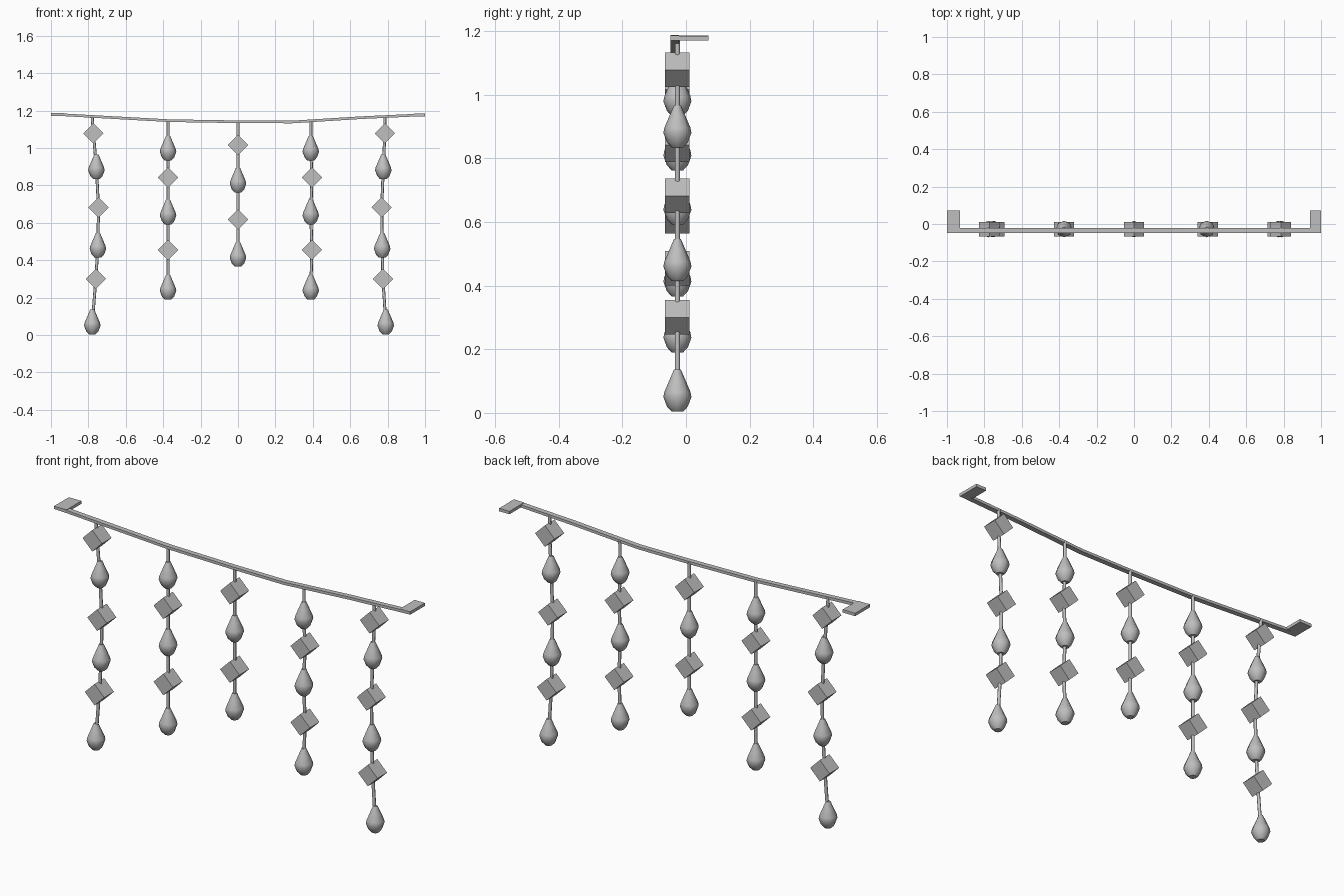
import bpy, bmesh, math
from mathutils import Matrix, Vector

if "Cube" in bpy.data.objects:
    bpy.data.objects.remove(bpy.data.objects["Cube"], do_unlink=True)

STRAND_Y = -0.027
CUBE_SIDE = 0.077
DROP_SIDES = 8
# radius and height from the bottom of a drop
DROP_PROFILE = [(0.018, 0), (0.033, 0.016), (0.044, 0.046), (0.041, 0.062),
                (0.026, 0.097), (0.011, 0.132)]

grey = bpy.data.materials.new("grey metal")
grey.use_nodes = True
grey.diffuse_color = (0.52, 0.52, 0.52, 1)
grey.node_tree.nodes["Principled BSDF"].inputs["Base Color"].default_value = grey.diffuse_color


def add_object(name, bm, smooth=False):
    bmesh.ops.recalc_face_normals(bm, faces=bm.faces)
    for face in bm.faces:
        face.smooth = smooth and len(face.verts) == 4
    mesh = bpy.data.meshes.new(name)
    bm.to_mesh(mesh)
    bm.free()
    mesh.materials.append(grey)
    obj = bpy.data.objects.new(name, mesh)
    bpy.context.collection.objects.link(obj)
    return obj


def loft(name, rings, smooth=False):
    """Skin a list of closed rings and cap both ends."""
    bm = bmesh.new()
    loops = [[bm.verts.new(p) for p in ring] for ring in rings]
    n = len(loops[0])
    for a, b in zip(loops, loops[1:]):
        for i in range(n):
            j = (i + 1) % n
            bm.faces.new((a[i], a[j], b[j], b[i]))
    bm.faces.new(loops[0])
    bm.faces.new(loops[-1])
    return add_object(name, bm, smooth)


def circle(x, z, radius, sides):
    return [(x + radius * math.cos(math.tau * i / sides),
             STRAND_Y + radius * math.sin(math.tau * i / sides), z) for i in range(sides)]


def box(name, size, location, turn=0):
    bm = bmesh.new()
    matrix = (Matrix.Translation(Vector(location)) @ Matrix.Rotation(turn, 4, 'Y')
              @ Matrix.Diagonal((*size, 1)))
    bmesh.ops.create_cube(bm, size=1, matrix=matrix)
    return add_object(name, bm)


# Sagging top rail with a square section
rail_path = [(-1, 1.187), (-0.93, 1.184), (-0.37, 1.153), (0, 1.147),
             (0.29, 1.146), (0.66, 1.169), (0.94, 1.182), (1, 1.185)]
loft("top_rail", [[(x, -0.048, z), (x, -0.022, z), (x, -0.022, z - 0.014),
                   (x, -0.048, z - 0.014)] for x, z in rail_path])

# Flat mounting tabs pointing backwards at the rail ends
box("right_mounting_tab", (0.07, 0.118, 0.015), (-0.965, 0.012, 1.179))
box("left_mounting_tab", (0.058, 0.118, 0.015), (0.971, 0.012, 1.177))

# Each strand: top of its cord, then cube centres (C) and drop bottoms (D) going down
outer = [("C", 1.078), ("D", 0.834), ("C", 0.682), ("D", 0.414), ("C", 0.3), ("D", 0.004)]
middle = [("D", 0.933), ("C", 0.842), ("D", 0.592), ("C", 0.455), ("D", 0.19)]
centre = [("C", 1.016), ("D", 0.762), ("C", 0.618), ("D", 0.366)]
strands = {
    "far_right": (-0.78, 1.17, outer, [-0.773, -0.757, -0.746, -0.749, -0.76, -0.779]),
    "near_right": (-0.374, 1.145, middle, [-0.374] * 5),
    "centre": (0, 1.14, centre, [0] * 4),
    "near_left": (0.39, 1.145, middle, [0.389, 0.395, 0.389, 0.395, 0.389]),
    "far_left": (0.785, 1.168, outer, [0.785, 0.777, 0.768, 0.771, 0.775, 0.79]),
}

for side, (top_x, top_z, beads, offsets) in strands.items():
    path = [(top_x, top_z)]
    for number, ((kind, z), x) in enumerate(zip(beads, offsets), 1):
        if kind == "C":
            box(f"{side}_cube_{number}", (CUBE_SIDE,) * 3, (x, STRAND_Y, z), math.pi / 4)
            path.append((x, z))
        else:
            loft(f"{side}_drop_{number}",
                 [circle(x, z + h, r, DROP_SIDES) for r, h in DROP_PROFILE], True)
            path.append((x, z + 0.06))
    loft(f"{side}_cord", [circle(x, z, 0.008, 8) for x, z in path], True)

# Hold the model on the ground
bpy.context.view_layer.update()
